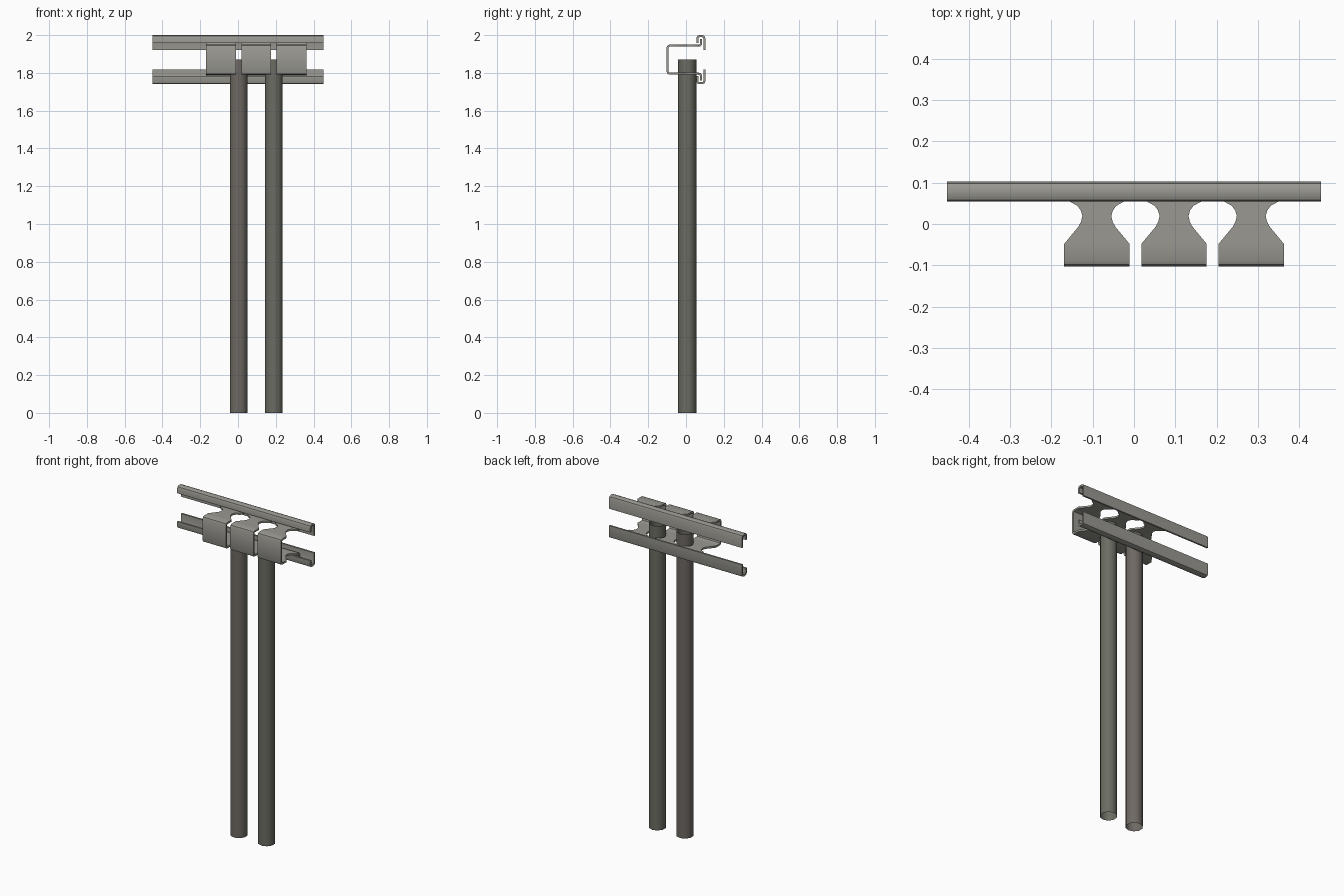
import bpy, bmesh, math

if "Cube" in bpy.data.objects:
    bpy.data.objects.remove(bpy.data.objects["Cube"])

MID = 1.87          # height of the mirror plane between upper and lower rail
T = 0.011           # sheet thickness


def material(name, rgb):
    m = bpy.data.materials.new(name)
    m.diffuse_color = (*rgb, 1)
    m.use_nodes = True
    m.node_tree.nodes["Principled BSDF"].inputs["Base Color"].default_value = m.diffuse_color
    return m


steel = material("light grey steel", (0.32, 0.315, 0.285))
brown = material("brown grey tube", (0.155, 0.14, 0.125))
green = material("green grey tube", (0.145, 0.148, 0.122))


def finish(name, bm, mat, thickness=0, angle=40):
    me = bpy.data.meshes.new(name)
    bmesh.ops.recalc_face_normals(bm, faces=bm.faces)
    bm.to_mesh(me)
    bm.free()
    me.materials.append(mat)
    ob = bpy.data.objects.new(name, me)
    bpy.context.collection.objects.link(ob)
    bpy.ops.object.select_all(action='DESELECT')
    ob.select_set(True)
    bpy.context.view_layer.objects.active = ob
    if thickness:
        mod = ob.modifiers.new("sheet", 'SOLIDIFY')
        mod.thickness = thickness
        mod.offset = 0
        mod.use_even_offset = True
        bpy.ops.object.modifier_apply(modifier=mod.name)
    bpy.ops.object.shade_smooth_by_angle(angle=math.radians(angle))
    return ob


def strip(name, cx, path, mat):
    """Bent sheet: path of (y, z, half width) swept along x."""
    bm = bmesh.new()
    rows = [[bm.verts.new((cx + s * w, y, z)) for s in (-1, 1)] for y, z, w in path]
    for a, b in zip(rows, rows[1:]):
        bm.faces.new((a[0], a[1], b[1], b[0]))
    return finish(name, bm, mat, T)


def flip(path):
    return [(y, 2 * MID - z, w) for y, z, w in path]


# rails: hooked channel, lower one mirrored
L = 0.4525
rail = [(0.097, 1.922, L), (0.097, 1.983, L), (0.094, 1.991, L), (0.086, 1.9945, L),
        (0.071, 1.9945, L), (0.063, 1.991, L), (0.060, 1.983, L), (0.060, 1.957, L)]
strip("upper_rail", 0, rail, steel)
strip("lower_rail", 0, flip(rail), steel)

# clamps: C-shaped sheet with waisted flanges and hooked ends
W = 0.079
upper = [(-0.097, MID, W), (-0.097, 1.934, W), (-0.094, 1.941, W), (-0.087, 1.944, W),
         (-0.048, 1.944, W), (-0.007, 1.944, 0.045), (0.006, 1.944, 0.038),
         (0.020, 1.944, 0.035), (0.033, 1.944, 0.039), (0.044, 1.944, 0.047),
         (0.054, 1.944, 0.065), (0.066, 1.944, W), (0.075, 1.946, W),
         (0.079, 1.952, W), (0.079, 1.980, W)]
clamp = flip(upper)[:0:-1] + upper
for i, cx in enumerate((-0.09, 0.097, 0.284)):
    strip(f"clamp_{i + 1}", cx, clamp, steel)

# tubes: open ended, ten sided
for i, (cx, mat) in enumerate(((0.003, brown), (0.19, green))):
    bm = bmesh.new()
    n, r = 10, 0.049
    ring = []
    for k in range(n):
        a = math.pi / 2 + 2 * math.pi * k / n
        x, y = cx + r * math.cos(a), 0.006 + r * math.sin(a)
        ring.append((bm.verts.new((x, y, 0)), bm.verts.new((x, y, MID))))
    for k in range(n):
        a, b = ring[k], ring[(k + 1) % n]
        bm.faces.new((a[0], b[0], b[1], a[1]))
    finish(f"tube_{i + 1}", bm, mat)
